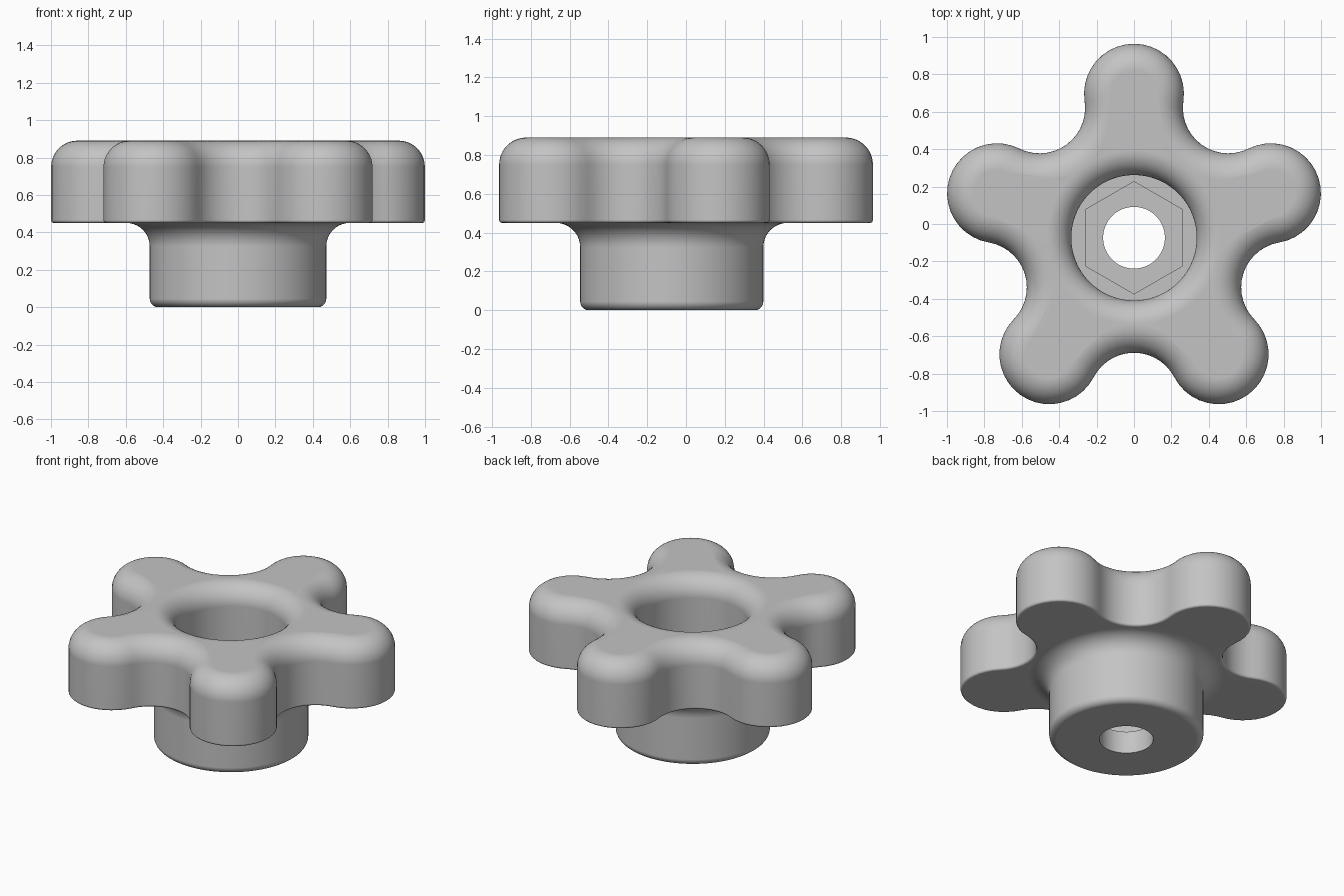
import bpy, bmesh
from math import pi, sin, cos, atan2, radians

cube = bpy.data.objects.get("Cube")
if cube:
    bpy.data.objects.remove(cube, do_unlink=True)

LOBES, LOBE_SEG, VALLEY_SEG = 5, 20, 14
SEG = LOBE_SEG + VALLEY_SEG
COUNT = LOBES * SEG
STEP = 2 * pi / LOBES
CENTRE_Y = -0.0735
LOBE_DIST, LOBE_R, VALLEY_MIN = 0.77, 0.267, 0.615

# Valley circle tangent to the two neighbouring lobe circles
half = STEP / 2
k = VALLEY_MIN - LOBE_R
VALLEY_DIST = (LOBE_DIST ** 2 - k ** 2) / (2 * (LOBE_DIST * cos(half) - k))
VALLEY_R = VALLEY_DIST - VALLEY_MIN
vx, vy = VALLEY_DIST * cos(half), VALLEY_DIST * sin(half)
TANGENT = atan2(vy, vx - LOBE_DIST)


def star(inset, z):
    """Five-lobed outline moved inwards by inset."""
    pts = []
    for lobe in range(LOBES):
        turn = pi / 2 + lobe * STEP
        for i in range(SEG):
            if i < LOBE_SEG:
                a = TANGENT * (2 * i / LOBE_SEG - 1)
                r = LOBE_R - inset
                x, y = LOBE_DIST + r * cos(a), r * sin(a)
            else:
                t = (i - LOBE_SEG) / VALLEY_SEG
                mid = half + pi
                a = mid + (TANGENT + pi - mid) * (1 - 2 * t)
                r = VALLEY_R + inset
                x, y = vx + r * cos(a), vy + r * sin(a)
            pts.append((x * cos(turn) - y * sin(turn),
                        x * sin(turn) + y * cos(turn), z))
    return pts


ANGLES = [pi / 2 + (i - LOBE_SEG / 2) * 2 * pi / COUNT for i in range(COUNT)]


def circle(r, z):
    return [(r * cos(a), r * sin(a), z) for a in ANGLES]


def hexagon(apothem, z):
    """Hexagon with corners snapped to the nearest ring vertices."""
    angles = list(ANGLES)
    for c in range(6):
        corner = pi / 2 + c * pi / 3
        i = min(range(COUNT), key=lambda n: 1 - cos(ANGLES[n] - corner))
        angles[i] = corner
    pts = []
    for a in angles:
        fold = (a - pi / 2) % (pi / 3) - pi / 6
        r = apothem / cos(fold)
        pts.append((r * cos(a), r * sin(a), z))
    return pts


def arc(cx, cz, r, start, end, steps):
    """Points of a fillet in the radius-height plane."""
    for i in range(steps + 1):
        a = radians(start + (end - start) * i / steps)
        yield cx + r * cos(a), cz + r * sin(a)


BOTTOM, TOP = 0.45, 0.89
EDGE, ROUND, BORE, HUB = 0.015, 0.14, 0.335, 0.472

# Hub: rounded foot, wall and flare under the star
rings = [circle(0.165, 0)]
rings += [circle(r, z) for r, z in arc(HUB - 0.045, 0.045, 0.045, -90, 0, 6)]
rings += [circle(r, z) for r, z in arc(HUB + 0.125, BOTTOM - 0.125, 0.125, 180, 90, 10)]
# Star grip: small lower edge, wall and large upper rounding
rings += [star(-r, z) for r, z in arc(-EDGE, BOTTOM + EDGE, EDGE, -90, 0, 3)]
rings += [star(-r, z) for r, z in arc(-ROUND, TOP - ROUND, ROUND, 0, 90, 12)]
# Rounded bore mouth, bore, hexagonal seat and through hole
rings += [circle(r, z) for r, z in arc(BORE + 0.13, TOP - 0.13, 0.13, 90, 180, 12)]
rings += [circle(BORE, 0.36), hexagon(0.26, 0.36), hexagon(0.26, 0.15), circle(0.165, 0.15)]

bm = bmesh.new()
loops = [[bm.verts.new((x, y + CENTRE_Y, z)) for x, y, z in ring] for ring in rings]
for low, high in zip(loops, loops[1:] + loops[:1]):
    for i in range(COUNT):
        j = (i + 1) % COUNT
        bm.faces.new((low[i], low[j], high[j], high[i]))
bmesh.ops.recalc_face_normals(bm, faces=bm.faces)
mesh = bpy.data.meshes.new("star_knob")
bm.to_mesh(mesh)
bm.free()

knob = bpy.data.objects.new("star_knob", mesh)
bpy.context.collection.objects.link(knob)

# Single grey material
grey = bpy.data.materials.new("light_grey")
grey.use_nodes = True
colour = (0.55, 0.55, 0.55, 1)
grey.diffuse_color = colour
grey.node_tree.nodes["Principled BSDF"].inputs["Base Color"].default_value = colour
mesh.materials.append(grey)

# Smooth shading with crisp edges
bpy.ops.object.select_all(action='DESELECT')
knob.select_set(True)
bpy.context.view_layer.objects.active = knob
bpy.ops.object.shade_smooth_by_angle(angle=radians(35))
weighted = knob.modifiers.new("weighted_normals", 'WEIGHTED_NORMAL')
weighted.keep_sharp = True
